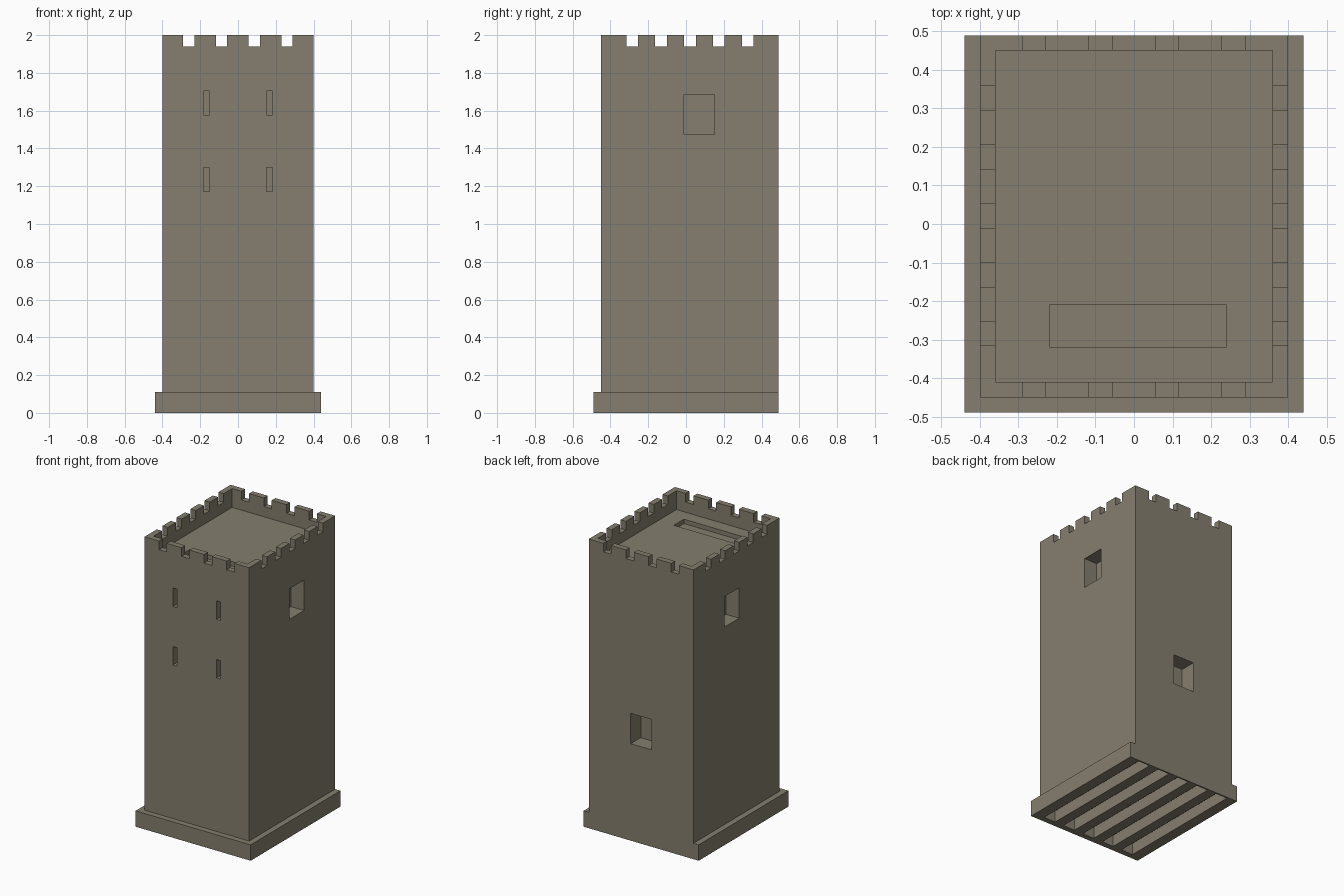
import bpy, bmesh
from mathutils import Matrix, Vector

if "Cube" in bpy.data.objects:
    bpy.data.objects.remove(bpy.data.objects["Cube"], do_unlink=True)

stone = bpy.data.materials.new("warm grey stone")
stone.use_nodes = True
colour = (0.235, 0.21, 0.156, 1)
stone.diffuse_color = colour
stone.node_tree.nodes["Principled BSDF"].inputs["Base Color"].default_value = colour


def boxes(name, spans):
    """One object made of boxes, each given as (x0, x1), (y0, y1), (z0, z1)."""
    bm = bmesh.new()
    for span in spans:
        lo, hi = (Vector(c) for c in zip(*span))
        size = hi - lo
        place = Matrix.Translation((lo + hi) / 2) @ Matrix.Diagonal((*size, 1))
        bmesh.ops.create_cube(bm, size=1, matrix=place)
    mesh = bpy.data.meshes.new(name)
    bm.to_mesh(mesh)
    bm.free()
    mesh.materials.append(stone)
    obj = bpy.data.objects.new(name, mesh)
    bpy.context.collection.objects.link(obj)
    return obj


def carve(obj, spans):
    """Cut each box out of the object, then remove the cutter."""
    for span in spans:
        cutter = boxes("cutter", [span])
        cutter.hide_render = True
        mod = obj.modifiers.new("carve", 'BOOLEAN')
        mod.operation, mod.solver, mod.object = 'DIFFERENCE', 'EXACT', cutter
        bpy.context.view_layer.objects.active = obj
        bpy.ops.object.modifier_apply(modifier=mod.name)
        bpy.data.objects.remove(cutter, do_unlink=True)


W, FRONT, BACK = 0.40, -0.45, 0.49
ROOF, TOP, PLINTH = 1.87, 2.0, 0.11

# Tower shaft
tower = boxes("tower", [((-W, W), (FRONT, BACK), (PLINTH, TOP))])

# Roof sunk behind the parapet, with a shallow slot in it
cuts = [((-0.36, 0.36), (-0.41, 0.45), (ROOF, 2.1)),
        ((-0.22, 0.24), (-0.32, -0.21), (ROOF - 0.03, 2.05))]

# Battlement gaps, cut right across opposite walls
gap = (1.94, 2.2)
for i in range(4):
    x = -0.26 + i * 0.173
    cuts.append(((x - 0.03, x + 0.03), (-0.6, 0.6), gap))
for i in range(5):
    y = -0.285 + i * 0.153
    cuts.append(((-0.6, 0.6), (y - 0.031, y + 0.031), gap))

# Arrow slits on the front
for x in (-0.167, 0.167):
    for z in (1.235, 1.64):
        cuts.append(((x - 0.016, x + 0.016), (FRONT - 0.1, FRONT + 0.1),
                     (z - 0.064, z + 0.064)))

# Side windows and the lower back window
for side in (-1, 1):
    span = sorted((side * (W - 0.1), side * (W + 0.1)))
    cuts.append((span, (-0.01, 0.15), (1.475, 1.685)))
cuts.append(((-0.08, 0.08), (BACK - 0.11, BACK + 0.1), (0.67, 0.88)))
carve(tower, cuts)

# Plinth, flush with the shaft at the back and grooved underneath
plinth = boxes("plinth", [((-0.44, 0.44), (-0.49, BACK), (0, PLINTH))])
grooves = []
for i in range(5):
    x = -0.32 + i * 0.16
    grooves.append(((x - 0.045, x + 0.045), (FRONT, BACK - 0.01), (-0.1, 0.08)))
carve(plinth, grooves)
